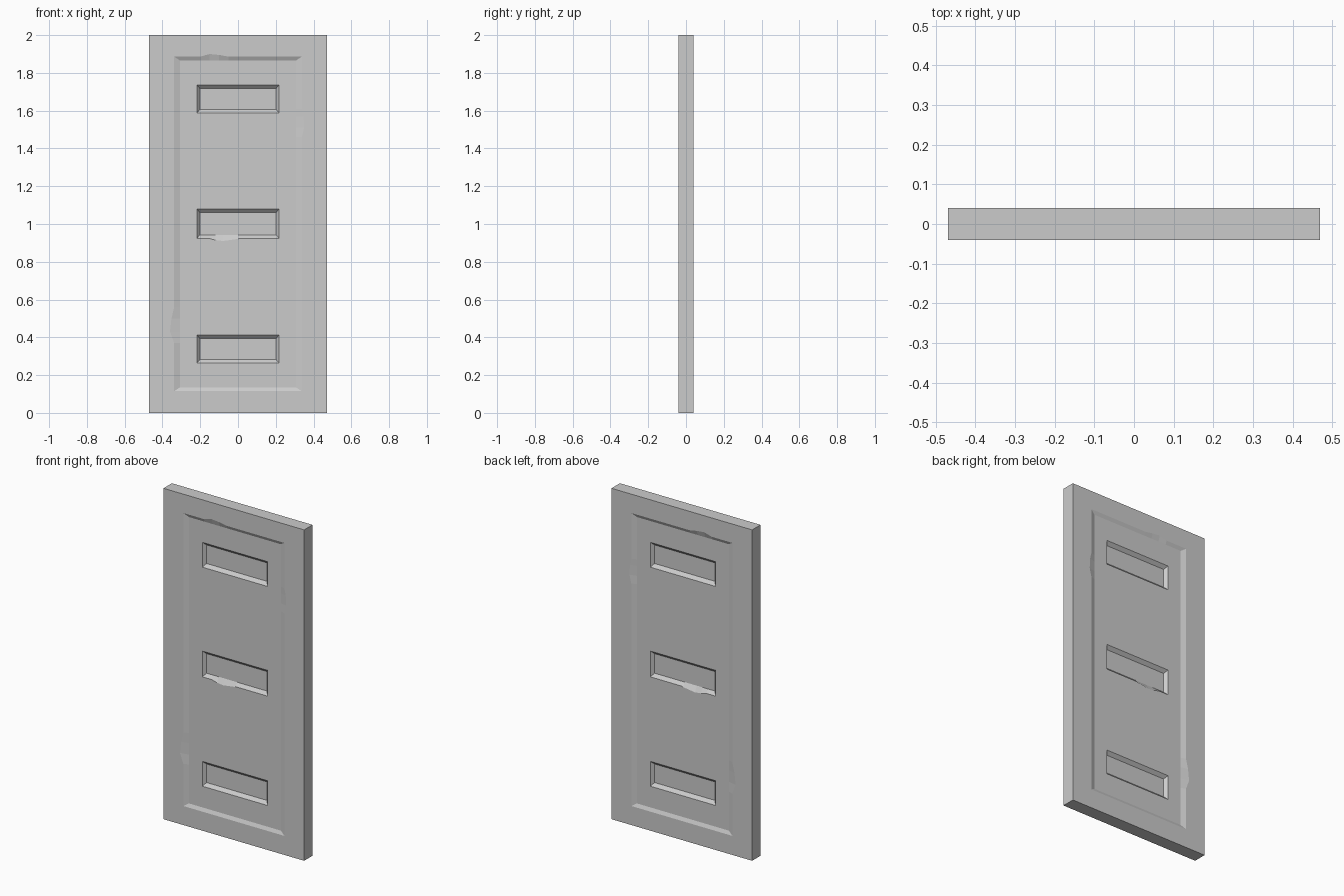
import bpy, bmesh

if "Cube" in bpy.data.objects:
    bpy.data.objects.remove(bpy.data.objects["Cube"])

W, T, H = 0.47, 0.04, 2.0      # half width, half thickness, height
Y_PANEL, Y_PANE = -0.03, -0.011  # depth of sunken panel and window panes

bm = bmesh.new()


def loop(points, y):
    """Closed loop of vertices and edges in a plane of constant y."""
    vs = [bm.verts.new((x, y, z)) for x, z in points]
    es = [bm.edges.new((a, b)) for a, b in zip(vs, vs[1:] + vs[:1])]
    return vs, es


def sloped_recess(x, z0, z1, bx, bz, y_out, y_in, chips={}):
    """Rectangular recess with sloped walls; chips push the outer rim outward."""
    outer, inner = [], []
    for side, (px, pz) in {"bottom": (-1, z0), "right": (1, z0),
                           "top": (1, z1), "left": (-1, z1)}.items():
        outer.append((px * x, pz))
        inner.append((px * (x - bx), pz + (bz if pz == z0 else -bz)))
        for t, out in chips.get(side, []):
            if side in ("bottom", "top"):
                s, z = (-1, z0) if side == "bottom" else (1, z1)
                outer.append((t, z + s * out))
                inner.append((t, z - s * bz))
            else:
                s = 1 if side == "right" else -1
                outer.append((s * (x + out), t))
                inner.append((s * (x - bx), t))
    ov, oe = loop(outer, y_out)
    iv, ie = loop(inner, y_in)
    n = len(ov)
    for i in range(n):
        j = (i + 1) % n
        bm.faces.new((ov[i], ov[j], iv[j], iv[i]))
    return oe, iv, ie


def fill(edges):
    bmesh.ops.triangle_fill(bm, edges=edges, use_beauty=True, normal=(0, -1, 0))


# Outer frame and sunken panel with worn rim
_, rim = loop([(-W, 0), (W, 0), (W, H), (-W, H)], -T)
groove, _, panel = sloped_recess(
    0.338, 0.115, 1.886, 0.03, 0.02, -T, Y_PANEL,
    {"right": [(1.46, 0), (1.51, 0.012), (1.57, 0.009), (1.61, 0)],
     "top": [(-0.05, 0), (-0.1, 0.009), (-0.15, 0.014), (-0.2, 0)],
     "left": [(0.56, 0), (0.5, 0.014), (0.43, 0.022), (0.37, 0)]})
fill(rim + groove)

# Three windows, the middle one with a chipped sill
windows = []
for z0, z1, chips in ((0.263, 0.413, {}),
                      (0.924, 1.08, {"bottom": [(-0.155, 0), (-0.12, 0.009),
                                                (-0.08, 0.014), (0, 0.003),
                                                (0.005, 0)]}),
                      (1.587, 1.737, {})):
    oe, pane, _ = sloped_recess(0.218, z0, z1, 0.016, 0.019, Y_PANEL, Y_PANE, chips)
    windows += oe
    bm.faces.new(pane)
fill(panel + windows)

# Edge walls of the front half, then mirror to the back
for a, b in (((-W, 0), (W, 0)), ((W, 0), (W, H)), ((W, H), (-W, H)), ((-W, H), (-W, 0))):
    bm.faces.new([bm.verts.new(p) for p in ((a[0], -T, a[1]), (b[0], -T, b[1]),
                                            (b[0], 0, b[1]), (a[0], 0, a[1]))])
dup = bmesh.ops.duplicate(bm, geom=bm.verts[:] + bm.edges[:] + bm.faces[:])
for v in dup["geom"]:
    if isinstance(v, bmesh.types.BMVert):
        v.co.y *= -1
bmesh.ops.remove_doubles(bm, verts=bm.verts[:], dist=1e-5)
bmesh.ops.dissolve_edges(bm, edges=[e for e in bm.edges
                                    if all(abs(v.co.y) < 1e-6 for v in e.verts)],
                         use_verts=True)
bmesh.ops.recalc_face_normals(bm, faces=bm.faces[:])

mesh = bpy.data.meshes.new("door")
bm.to_mesh(mesh)
bm.free()
door = bpy.data.objects.new("door", mesh)
bpy.context.collection.objects.link(door)
